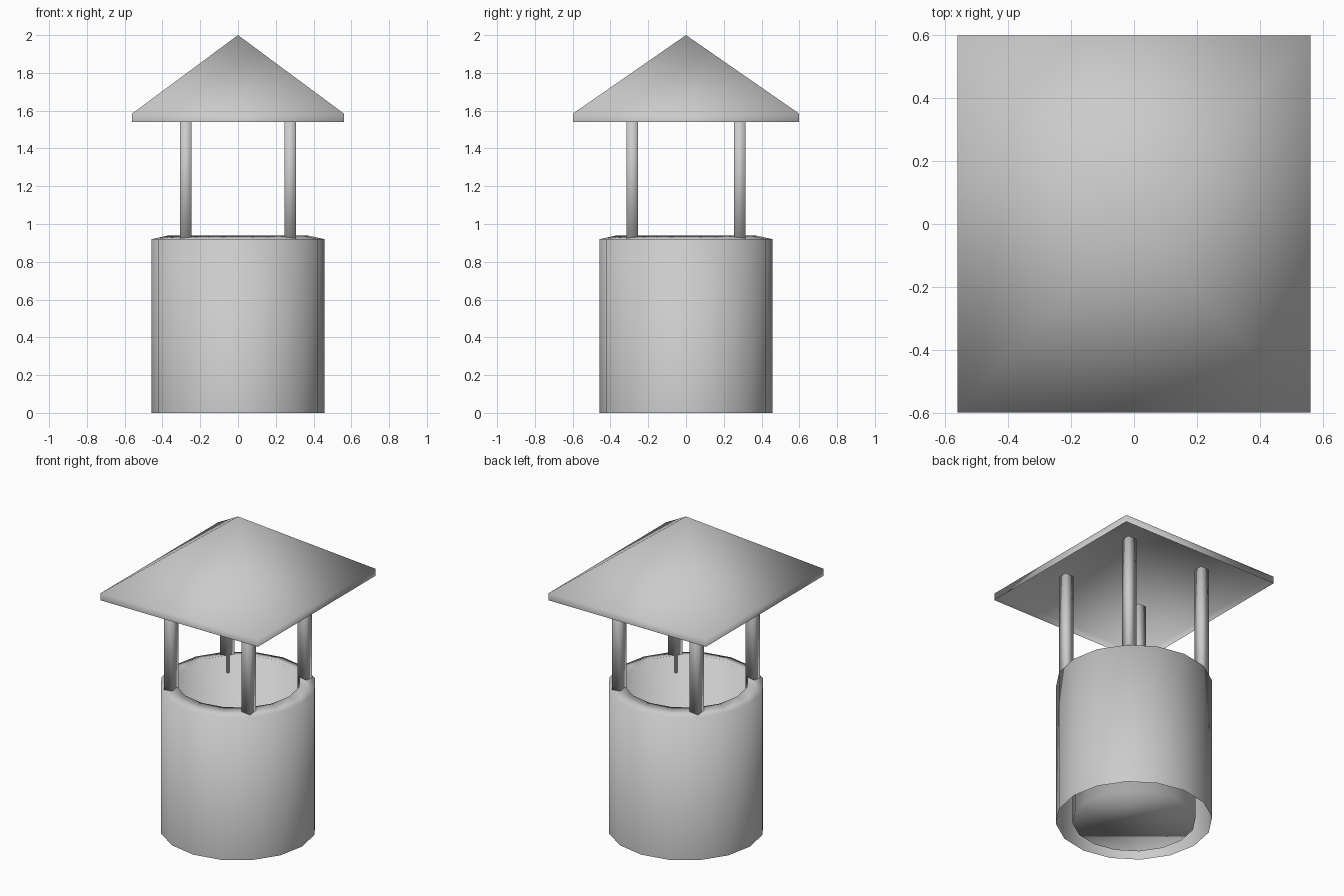
import bpy
import math

cube = bpy.data.objects.get("Cube")
if cube:
    bpy.data.objects.remove(cube, do_unlink=True)

# Single plain grey
grey = bpy.data.materials.new("plain_grey")
grey.use_nodes = True
colour = (0.6, 0.6, 0.6, 1)
grey.diffuse_color = colour
grey.node_tree.nodes["Principled BSDF"].inputs["Base Color"].default_value = colour


def add_part(name, verts, faces):
    mesh = bpy.data.meshes.new(name)
    mesh.from_pydata(verts, [], faces)
    mesh.materials.append(grey)
    mesh.shade_smooth()
    obj = bpy.data.objects.new(name, mesh)
    bpy.context.collection.objects.link(obj)
    return obj


def loft(name, rings, cap_start=False, cap_end=False):
    """Join equal-length rings of points with quads."""
    n = len(rings[0])
    verts = [p for ring in rings for p in ring]
    faces = [(k * n + i, k * n + (i + 1) % n, (k + 1) * n + (i + 1) % n, (k + 1) * n + i)
             for k in range(len(rings) - 1) for i in range(n)]
    if cap_start:
        faces.append(tuple(reversed(range(n))))
    if cap_end:
        faces.append(tuple(range(len(verts) - n, len(verts))))
    return add_part(name, verts, faces)


def circle(radius, z, sides=16):
    return [(radius * math.cos(a), radius * math.sin(a), z)
            for a in (2 * math.pi * i / sides for i in range(sides))]


def rect(x, y, hx, hy, z):
    return [(x + sx * hx, y + sy * hy, z) for sx, sy in ((-1, -1), (1, -1), (1, 1), (-1, 1))]


# Well: outer wall, sloping rim and inner shaft closed by a floor
profile = [(0.457, 0), (0.457, 0.92), (0.365, 0.94), (0.36, 0)]
loft("well_wall", [circle(r, z) for r, z in profile], cap_end=True)

# Four square posts, sunk into the rim and reaching up inside the roof
for side, sx in (("right", -1), ("left", 1)):
    for end, sy in (("front", -1), ("back", 1)):
        loft(f"{end}_{side}_post",
             [rect(sx * 0.276, sy * 0.284, 0.03, 0.03, z) for z in (0.83, 1.665)],
             cap_start=True, cap_end=True)

# Pyramid roof: an open shell with a short upright edge
verts = rect(0, 0, 0.56, 0.598, 1.54) + rect(0, 0, 0.56, 0.598, 1.585) + [(0, 0, 2.0)]
faces = []
for i in range(4):
    j = (i + 1) % 4
    faces += [(i, j, j + 4, i + 4), (i + 4, j + 4, 8)]
add_part("roof", verts, faces)
